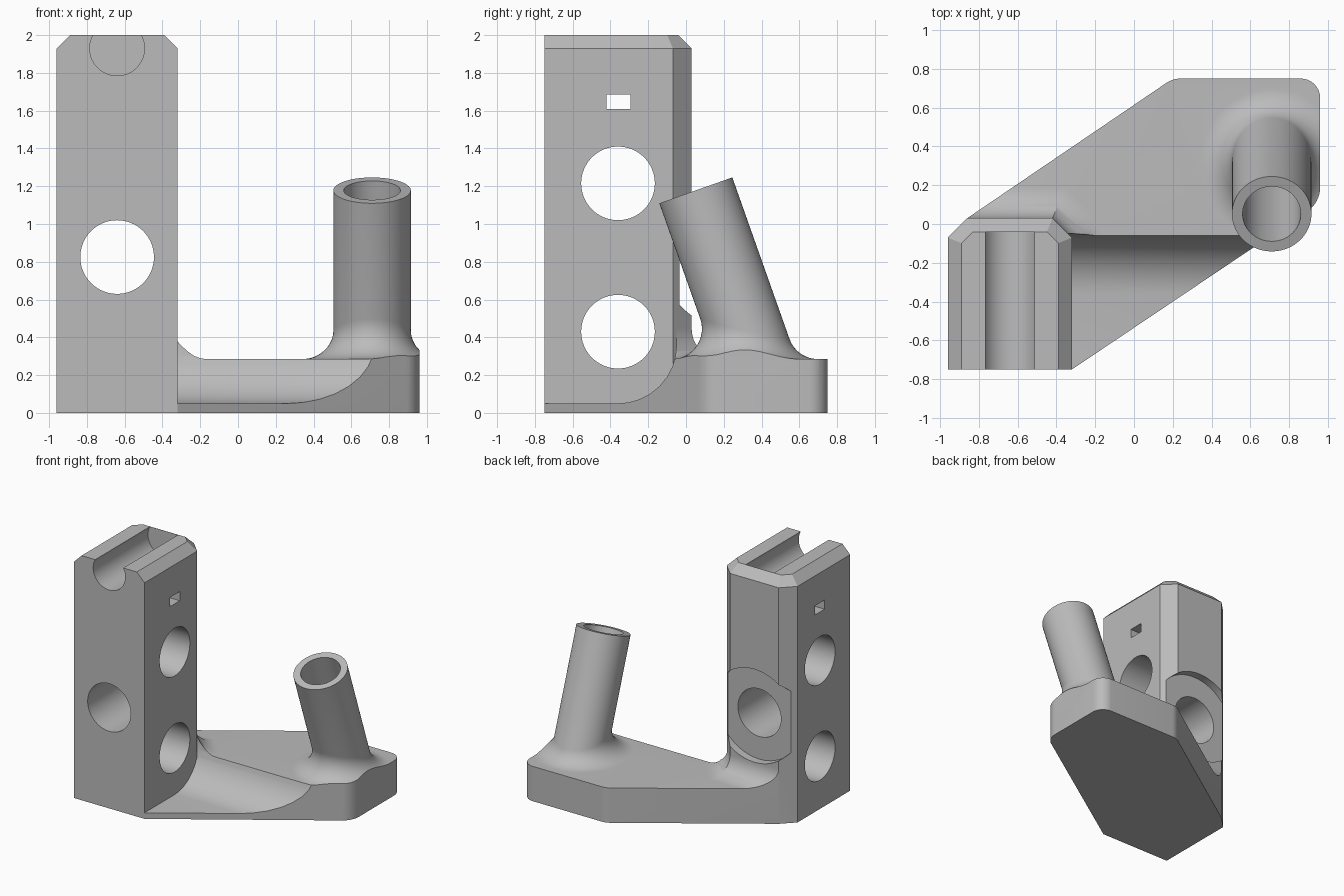
import bpy, bmesh, math
from mathutils import Vector, Matrix

if "Cube" in bpy.data.objects:
    bpy.data.objects.remove(bpy.data.objects["Cube"])

grey = bpy.data.materials.new("plain grey")
grey.use_nodes = True
grey.diffuse_color = (0.5, 0.5, 0.5, 1)
grey.node_tree.nodes["Principled BSDF"].inputs["Base Color"].default_value = (0.5, 0.5, 0.5, 1)


def loft(name, rings):
    """Closed solid through a list of equal-length point rings."""
    bm = bmesh.new()
    vs = [[bm.verts.new(p) for p in ring] for ring in rings]
    n = len(vs[0])
    for a, b in zip(vs, vs[1:]):
        for i in range(n):
            j = (i + 1) % n
            bm.faces.new((a[i], a[j], b[j], b[i]))
    bm.faces.new(vs[0][::-1])
    bm.faces.new(vs[-1])
    bmesh.ops.recalc_face_normals(bm, faces=bm.faces)
    mesh = bpy.data.meshes.new(name)
    bm.to_mesh(mesh)
    bm.free()
    mesh.materials.append(grey)
    ob = bpy.data.objects.new(name, mesh)
    bpy.context.collection.objects.link(ob)
    return ob


def at_height(pts, z):
    return [Vector((p[0], p[1], z)) for p in pts]


def box(name, lo, hi):
    pts = [(lo[0], lo[1]), (hi[0], lo[1]), (hi[0], hi[1]), (lo[0], hi[1])]
    return loft(name, [at_height(pts, lo[2]), at_height(pts, hi[2])])


def rod(name, a, b, r, n=64):
    a, b = Vector(a), Vector(b)
    rot = (b - a).to_track_quat('Z', 'Y')
    ring = [rot @ Vector((r * math.cos(t), r * math.sin(t), 0))
            for t in (2 * math.pi * i / n for i in range(n))]
    return loft(name, [[a + p for p in ring], [b + p for p in ring]])


def combine(ob, other, op):
    mod = ob.modifiers.new(op, 'BOOLEAN')
    mod.operation, mod.object, mod.solver = op, other, 'EXACT'
    bpy.context.view_layer.objects.active = ob
    bpy.ops.object.modifier_apply(modifier=mod.name)
    bpy.data.objects.remove(other)


def arc(corner, d1, d2, w, t):
    """Point on the round between corner+d1 and corner+d2."""
    a, b, c = (1 - t) ** 2, 2 * t * (1 - t) * w, t * t
    return corner + (d1 * a + d2 * c) / (a + b + c)


def rounded(pts):
    """Outline from (x, y, tangent length) corners."""
    out = []
    for i, (x, y, size) in enumerate(pts):
        p = Vector((x, y))
        if not size:
            out.append(p)
            continue
        d1 = (Vector(pts[i - 1][:2]) - p).normalized()
        d2 = (Vector(pts[(i + 1) % len(pts)][:2]) - p).normalized()
        w = math.sin(d1.angle(d2) / 2)
        out += [arc(p, d1 * size, d2 * size, w, k / 8) for k in range(9)]
    return out


def mitres(pts):
    """Outward corner vectors of a counter-clockwise outline for a unit offset."""
    out = []
    for i, p in enumerate(pts):
        e1 = (p - pts[i - 1]).normalized()
        e2 = (pts[(i + 1) % len(pts)] - p).normalized()
        n1, n2 = Vector((e1.y, -e1.x)), Vector((e2.y, -e2.x))
        out.append((n1 + n2) / (1 + n1.dot(n2)))
    return out


FLOOR, FILLET, STEPS = 0.285, 0.16, 12
UP = Vector((0, 0, 1))

# Column shape: back corners cut off, top edge chamfered except at the front
col = [Vector(p) for p in ((-0.96, -0.75), (-0.32, -0.75), (-0.32, -0.07),
                           (-0.42, 0.03), (-0.86, 0.03), (-0.96, -0.07))]
out = mitres(col)
top = [p - m * 0.07 for p, m in zip(col, out)]
for p in top[:2]:
    p.y = -0.75
column = loft("column", [at_height(col, 0), at_height(col, 1.93), at_height(top, 2)])

# Fillet around the foot of the column
rings = []
for k in range(STEPS + 1):
    rings.append([arc(p.to_3d() + UP * FLOOR, m.to_3d() * FILLET, UP * FILLET,
                      math.sqrt(0.5), k / STEPS) for p, m in zip(col, out)])
rings.insert(0, at_height(rings[0], 0.1))
column_fillet = loft("column_fillet", rings)

# Leaning tube, flared into the base
lean = math.radians(19.5)
axis = Vector((0, -math.sin(lean), math.cos(lean)))
tip = Vector((0.71, 0.052, 1.178))
foot = tip + axis * ((FLOOR - tip.z) / axis.z)
R, N = 0.205, 72
rings = [[] for _ in range(STEPS + 3)]
for i in range(N):
    a = 2 * math.pi * i / N
    ry = R / math.cos(lean)
    p = foot + Vector((R * math.cos(a), ry * math.sin(a), 0))
    o = Vector((math.cos(a) / R, math.sin(a) / ry, 0)).normalized()
    half = o.angle(axis) / 2
    size = FILLET / math.tan(half)
    for k in range(STEPS + 1):
        rings[k + 1].append(arc(p, o * size, axis * size, math.sin(half), k / STEPS))
    rings[0].append(Vector((rings[1][i].x, rings[1][i].y, 0.1)))
    rings[-1].append(p + axis * (tip - p).dot(axis))
tube = loft("tube", rings)

# Slab trimmed to the base outline together with the fillets
body = box("bracket", (-1.5, -1.5, 0), (1.5, 1.5, FLOOR))
combine(body, column_fillet, 'UNION')
combine(body, tube, 'UNION')
outline = rounded([(-0.96, -0.75, 0), (-0.32, -0.75, 0), (0.96, 0.11, 0.08),
                   (0.96, 0.75, 0.1), (0.2, 0.75, 0.04), (-0.86, 0.03, 0),
                   (-0.96, -0.07, 0)])
trim = box("trim", (-2, -2, -0.1), (2, 2, 0.55))
combine(trim, loft("outline", [at_height(outline, -0.5), at_height(outline, 1)]), 'DIFFERENCE')
combine(body, trim, 'DIFFERENCE')

# Rounded hollow along the front of the base
hollow = rounded([(-2, 0.05, 0), (-0.05, 0.05, 0.31), (-0.05, 0.6, 0), (-2, 0.6, 0)])
combine(body, loft("hollow", [[Vector((x, p.x, p.y)) for p in hollow] for x in (-2, 2)]),
        'DIFFERENCE')
combine(body, column, 'UNION')

# Holes, recess, top channel and tube bore
X = -0.64
cutters = [
    rod("front_hole", (X, -1, 0.825), (X, 0.3, 0.825), 0.195),
    rod("back_recess", (X, -0.035, 0.825), (X, 0.4, 0.825), 0.38),
    rod("top_channel", (X, -1, 1.93), (X, -0.042, 1.93), 0.145),
    box("small_slot", (-1.2, -0.42, 1.61), (0, -0.295, 1.685)),
    rod("tube_bore", tip + axis * 0.1, tip - axis * 0.85, 0.15),
]
cutters += [rod("side_hole", (-1.2, -0.36, z), (-0.1, -0.36, z), 0.195) for z in (0.43, 1.215)]
for c in cutters:
    combine(body, c, 'DIFFERENCE')

# One material, smooth curved faces with sharp edges kept
body.data.materials.clear()
body.data.materials.append(grey)
for f in body.data.polygons:
    f.material_index = 0
bpy.ops.object.select_all(action='DESELECT')
body.select_set(True)
bpy.context.view_layer.objects.active = body
bpy.ops.object.shade_smooth_by_angle(angle=math.radians(25))
